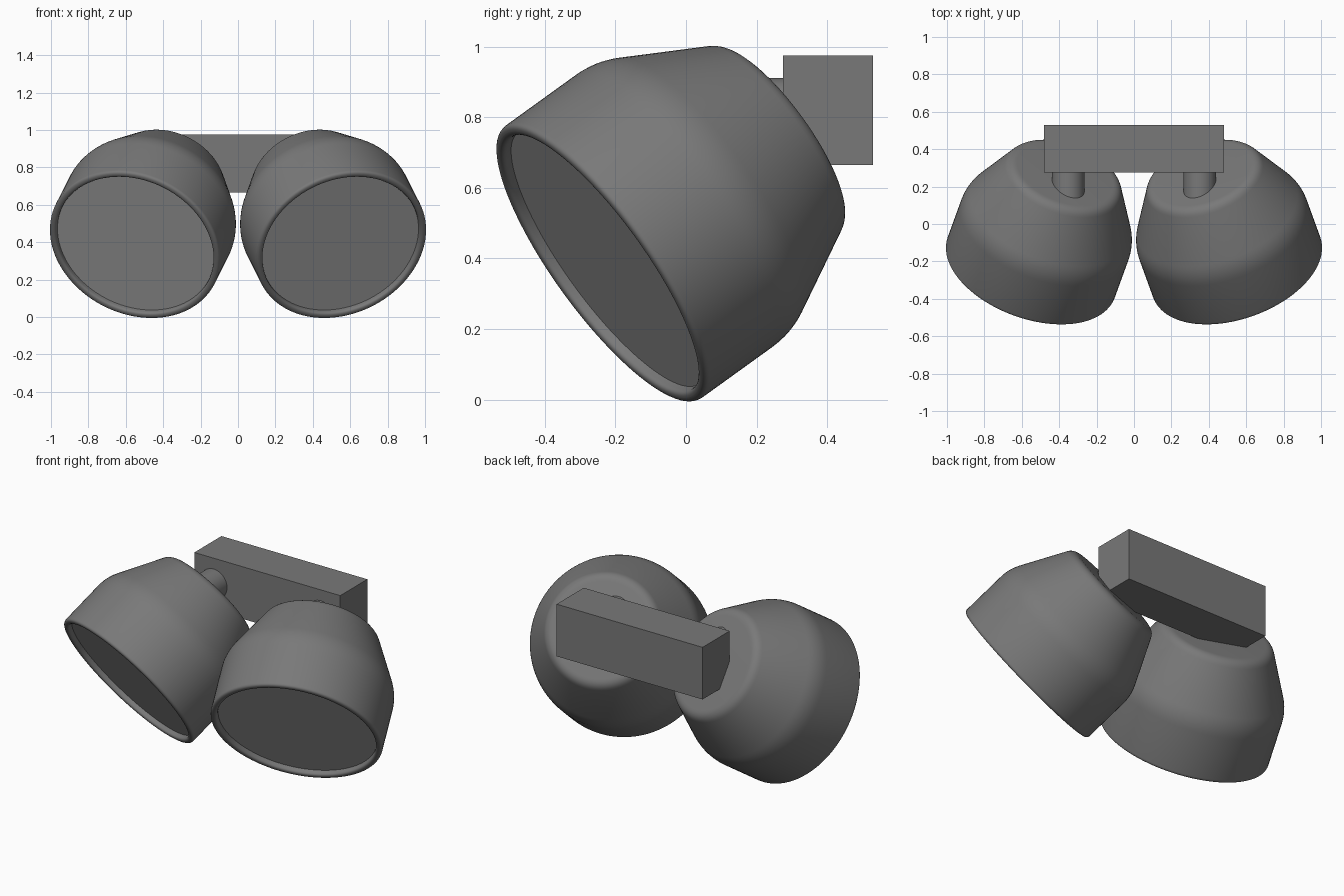
import bpy, bmesh, math
from mathutils import Vector, Matrix

if "Cube" in bpy.data.objects:
    bpy.data.objects.remove(bpy.data.objects["Cube"], do_unlink=True)


def material(name, grey):
    m = bpy.data.materials.new(name)
    m.use_nodes = True
    colour = (grey, grey, grey, 1)
    m.diffuse_color = colour
    m.node_tree.nodes["Principled BSDF"].inputs["Base Color"].default_value = colour
    return m


DARK = material("dark grey metal", 0.19)
LENS = material("light grey lens", 0.45)


def finish(bm, name, mat, matrix=None, smooth=True):
    bmesh.ops.recalc_face_normals(bm, faces=bm.faces)
    mesh = bpy.data.meshes.new(name)
    bm.to_mesh(mesh)
    bm.free()
    mesh.materials.append(mat)
    if smooth:
        mesh.shade_smooth()
        mesh.set_sharp_from_angle(angle=math.radians(35))
    ob = bpy.data.objects.new(name, mesh)
    bpy.context.collection.objects.link(ob)
    if matrix:
        ob.matrix_world = matrix
    return ob


def rounded(corners, steps=6):
    """Turn (radius, depth, rounding) corners into a softened profile."""
    pts = [Vector(c[:2]) for c in corners]
    out = []
    for i, (p, c) in enumerate(zip(pts, corners)):
        if c[2] == 0:
            out.append(p)
            continue
        a = p + (pts[i - 1] - p).normalized() * c[2]
        b = p + (pts[i + 1] - p).normalized() * c[2]
        for k in range(steps + 1):
            u = k / steps
            out.append(a * (1 - u) ** 2 + p * 2 * u * (1 - u) + b * u * u)
    return out


def lathe(name, profile, mat, matrix, segments=96):
    bm = bmesh.new()
    vs = [bm.verts.new((p.x, 0, p.y)) for p in profile]
    es = [bm.edges.new(pair) for pair in zip(vs, vs[1:])]
    bmesh.ops.spin(bm, geom=vs + es, cent=(0, 0, 0), axis=(0, 0, 1),
                   angle=math.tau, steps=segments, use_duplicate=False)
    bmesh.ops.remove_doubles(bm, verts=bm.verts, dist=0.0001)
    return finish(bm, name, mat, matrix)


# Shade outline: inner lip, round rim, straight front, tapered back, flat cap
SHADE = rounded([(0.438, 0.02, 0), (0.438, -0.032, 0.017), (0.475, -0.032, 0.019),
                 (0.475, 0.30, 0.06), (0.308, 0.626, 0.04), (0, 0.626, 0)])

for side, label in ((1, "left"), (-1, "right")):
    # Each head tilts down and outwards; its local z runs to the back
    back = Vector((-0.283 * side, 0.778, 0.561)).normalized()
    place = (Matrix.Translation((0.545 * side, -0.22, 0.40))
             @ back.to_track_quat("Z", "Y").to_matrix().to_4x4())
    lathe(label + "_lamp_shade", SHADE, DARK, place)

    # Flat lens inside the rim
    bm = bmesh.new()
    bmesh.ops.create_circle(bm, cap_ends=True, segments=96, radius=0.439)
    lens = finish(bm, label + "_lens", LENS, place, smooth=False)
    lens.data.flip_normals()

    # Short arm joining head and wall bracket
    bm = bmesh.new()
    bmesh.ops.create_cone(bm, cap_ends=True, segments=48, radius1=0.0875,
                          radius2=0.0875, depth=0.17)
    finish(bm, label + "_arm", DARK, Matrix.Translation((0.352 * side, 0.225, 0.823))
           @ Matrix.Rotation(math.pi / 2, 4, "X"))

# Wall bracket
bm = bmesh.new()
bmesh.ops.create_cube(bm, size=1)
bmesh.ops.scale(bm, vec=(0.96, 0.255, 0.31), verts=bm.verts)
bmesh.ops.translate(bm, vec=(0, 0.4025, 0.82), verts=bm.verts)
finish(bm, "wall_bracket", DARK, smooth=False)
